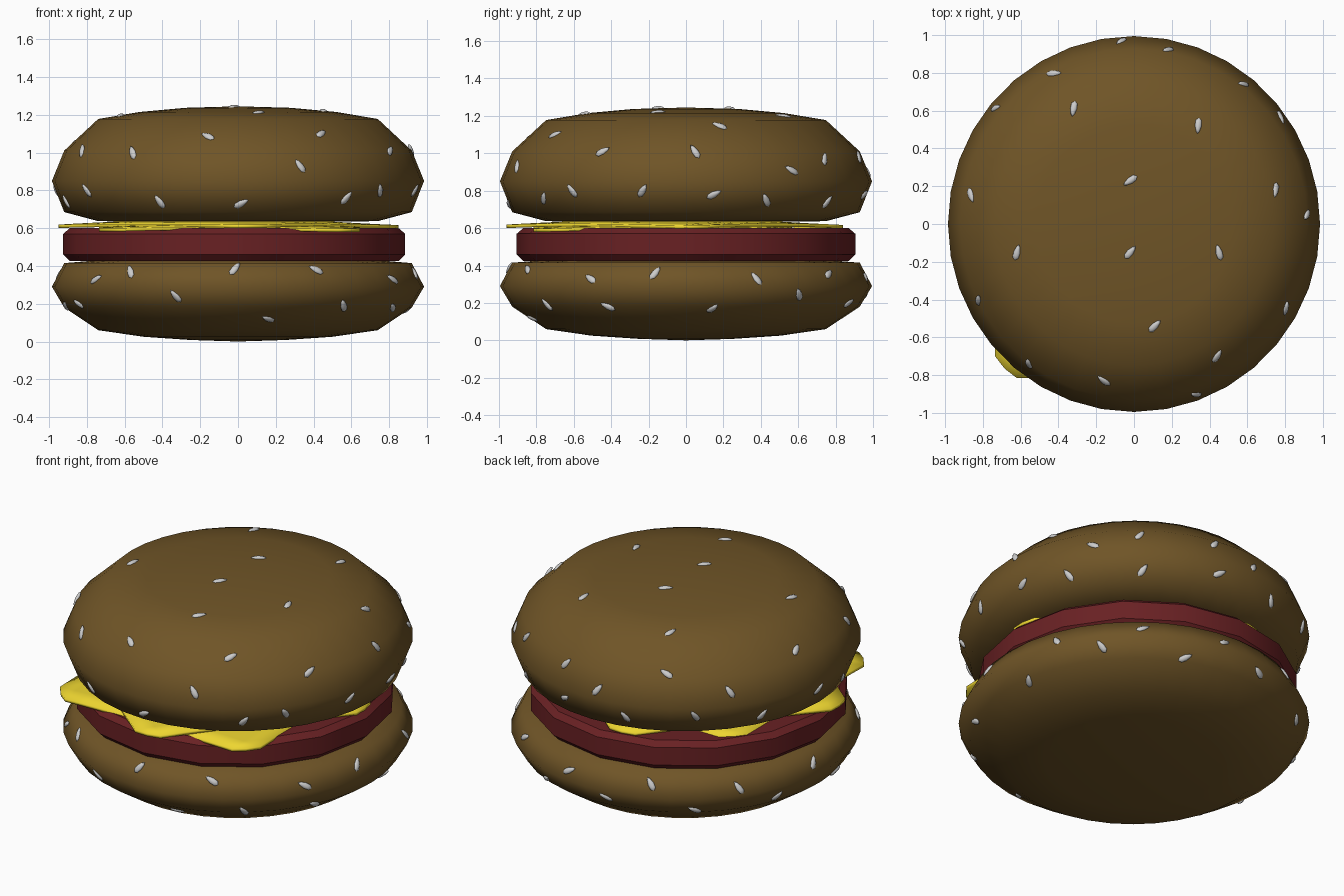
import bpy, bmesh, math, random
from mathutils import Matrix, Vector
from mathutils.bvhtree import BVHTree

if "Cube" in bpy.data.objects:
    bpy.data.objects.remove(bpy.data.objects["Cube"])

random.seed(4)


def material(name, rgb):
    m = bpy.data.materials.new(name)
    m.diffuse_color = (*rgb, 1)
    m.use_nodes = True
    m.node_tree.nodes["Principled BSDF"].inputs["Base Color"].default_value = m.diffuse_color
    return m


def finish(bm, name, mat=None, angle=None):
    bmesh.ops.recalc_face_normals(bm, faces=bm.faces)
    me = bpy.data.meshes.new(name)
    bm.to_mesh(me)
    bm.free()
    ob = bpy.data.objects.new(name, me)
    bpy.context.collection.objects.link(ob)
    if mat:
        me.materials.append(mat)
    if angle is not None:
        bpy.ops.object.select_all(action='DESELECT')
        ob.select_set(True)
        bpy.context.view_layer.objects.active = ob
        bpy.ops.object.shade_smooth_by_angle(angle=math.radians(angle))
    return ob


def lathe(name, profile, sides, mat, angle, cx=0, sy=1.0):
    """Spin a (radius, height) profile that starts and ends on the axis."""
    bm = bmesh.new()
    vs = [bm.verts.new((r, 0, z)) for r, z in profile]
    es = [bm.edges.new(p) for p in zip(vs, vs[1:])]
    bmesh.ops.spin(bm, geom=vs + es, cent=(0, 0, 0), axis=(0, 0, 1),
                   angle=math.tau, steps=sides, use_merge=True)
    bmesh.ops.remove_doubles(bm, verts=bm.verts, dist=1e-4)
    for v in bm.verts:
        v.co.x += cx
        v.co.y *= sy
    return finish(bm, name, mat, angle)


bun = material("bun_brown", (0.16, 0.09, 0.02))
meat = material("patty_red", (0.14, 0.015, 0.017))
yellow = material("cheese_yellow", (0.85, 0.67, 0.03))

# Buns and patty
top = lathe("top_bun", [(0, 1.245), (0.28, 1.237), (0.52, 1.215), (0.74, 1.178), (0.92, 1.01),
                        (0.985, 0.85), (0.92, 0.685), (0.74, 0.637), (0, 0.63)],
            36, bun, 60, sy=1.01)
bottom = lathe("bottom_bun", [(0, 0.43), (0.74, 0.43), (0.92, 0.415), (0.985, 0.29),
                              (0.92, 0.18), (0.74, 0.06), (0.5, 0.025), (0.25, 0.008), (0, 0)],
               36, bun, 60, sy=1.01)
lathe("patty", [(0, 0.6), (0.87, 0.6), (0.905, 0.57), (0.905, 0.46), (0.87, 0.425), (0, 0.425)],
      16, meat, 40, cx=-0.02)


# Cheese slices: thin squares with cut corners that droop at the rim
def cheese(name, cx, cy, turn, z, droop):
    h, cut = 0.69, 0.1
    bm = bmesh.new()
    bmesh.ops.create_grid(bm, x_segments=12, y_segments=12, size=h)
    for v in bm.verts:
        over = abs(v.co.x) + abs(v.co.y) - (2 * h - cut)
        if over > 0:
            v.co.x -= math.copysign(over / 2, v.co.x)
            v.co.y -= math.copysign(over / 2, v.co.y)
        r = v.co.length
        wave = 0.005 * math.sin(4 * v.co.x + 1) * math.cos(5 * v.co.y)
        v.co.z = z - droop * max(0, r - 0.5) / 0.45 + wave
    bm.transform(Matrix.Translation((cx, cy, 0)) @ Matrix.Rotation(math.radians(turn), 4, 'Z'))
    ob = finish(bm, name, yellow, 40)
    sol = ob.modifiers.new("thickness", 'SOLIDIFY')
    sol.thickness = 0.018
    sol.offset = 0


cheese("lower_cheese", -0.045, -0.125, 0, 0.612, 0.028)
cheese("upper_cheese", -0.05, -0.06, 51, 0.63, 0.028)


# Sesame seeds, laid on the bun surface by casting rays
def seeds(name, target, rim, crown=()):
    src = bmesh.new()
    src.from_mesh(target.data)
    tree = BVHTree.FromBMesh(src)
    src.free()
    rays = [(Vector((x, y, 2)), Vector((0, 0, -1))) for x, y in crown]
    for az, z in rim:
        d = Vector((math.cos(math.radians(az)), math.sin(math.radians(az)), 0))
        rays.append((d * 2 + Vector((0, 0, z)), -d))
    bm = bmesh.new()
    for origin, direction in rays:
        loc, nor = tree.ray_cast(origin, direction)[:2]
        if loc is None:
            continue
        spin = math.radians(random.choice((30, 55, 120, 150)))
        m = (Matrix.Translation(loc) @ nor.to_track_quat('Z', 'Y').to_matrix().to_4x4()
             @ Matrix.Rotation(spin, 4, 'Z') @ Matrix.Diagonal((0.043, 0.018, 0.012, 1)))
        new = bmesh.ops.create_uvsphere(bm, u_segments=8, v_segments=6, radius=1)["verts"]
        for v in new:
            v.co.y *= 1 - 0.35 * v.co.x
            v.co = m @ v.co
    finish(bm, name, None, 60)


seeds("top_seeds", top,
      [(-116, .74), (-89, .73), (-53, .76), (-146, .8), (-39, .8), (-14, .8), (9, .78),
       (27, .75), (53, .74), (80, .78), (104, .76), (128, .8), (152, .75), (176, .8), (-165, .74),
       (-127, 1.0), (-70, .93), (-29, 1.01), (3, 1.01), (36, .91), (52, .97), (79, .98),
       (94, .9), (118, 1.03), (140, .93), (170, 1.05), (-154, 1.01)],
      [(-.32, .61), (.34, .52), (-.02, .23), (.75, .18), (-.62, -.15), (-.02, -.15),
       (.45, -.15), (.11, -.54), (.44, -.7), (-.16, -.83)])
seeds("bottom_seeds", bottom,
      [(-141, .33), (-127, .37), (-110, .24), (-91, .385), (-79, .12), (-64, .38), (-53, .19),
       (-32, .33), (-27, .18), (-10, .36), (9, .17), (23, .33), (39, .245), (53, .355),
       (68, .2), (82, .34), (97, .24), (113, .36), (128, .2), (143, .33), (158, .22),
       (174, .35), (-170, .19), (-155, .2)])
